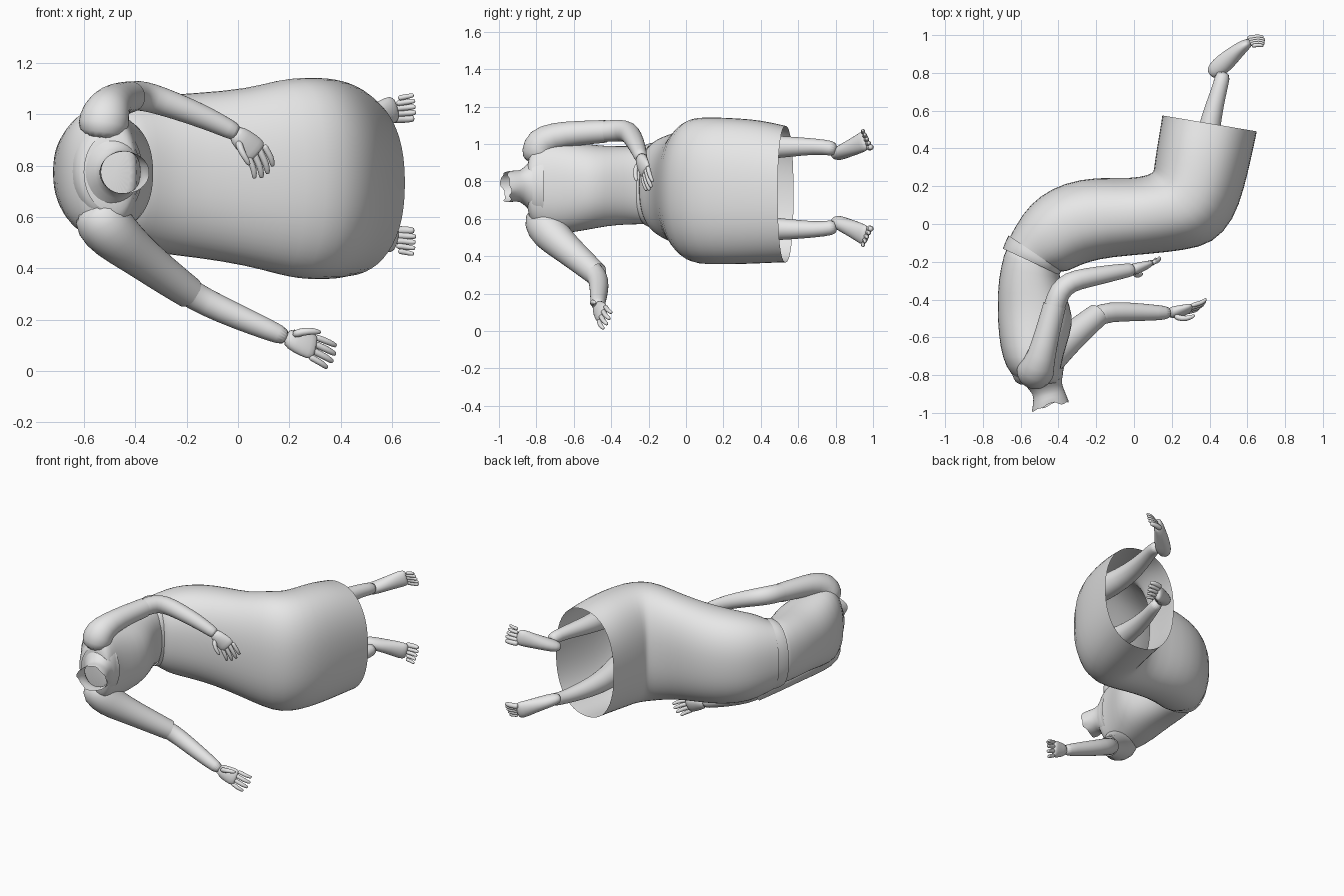
import bpy, bmesh, math, random
from mathutils import Vector

random.seed(4)
GREY = bpy.data.materials.new("plain_grey")
GREY.diffuse_color = (0.8, 0.8, 0.8, 1)
ZMID = 0.765


def loft(name, rings, cap_start=True, cap_end=True, smooth_level=1):
    """Skin a list of point rings into one smooth object."""
    bm = bmesh.new()
    vs = [[bm.verts.new(p) for p in ring] for ring in rings]
    n = len(rings[0])
    for a, b in zip(vs, vs[1:]):
        for i in range(n):
            j = (i + 1) % n
            bm.faces.new((a[i], a[j], b[j], b[i]))
    if cap_start:
        bm.faces.new(vs[0][::-1])
    if cap_end:
        bm.faces.new(vs[-1])
    bmesh.ops.recalc_face_normals(bm, faces=bm.faces)
    for f in bm.faces:
        f.smooth = True
    me = bpy.data.meshes.new(name)
    bm.to_mesh(me)
    bm.free()
    me.materials.append(GREY)
    ob = bpy.data.objects.new(name, me)
    bpy.context.collection.objects.link(ob)
    if smooth_level:
        mod = ob.modifiers.new("smooth", 'SUBSURF')
        mod.levels = mod.render_levels = smooth_level
    return ob


def section(bx, by, fx, fy, z0, z1, n=28, power=2.3):
    """Rounded body section from a back point to a front point, between two heights."""
    mid = Vector(((bx + fx) / 2, (by + fy) / 2, (z0 + z1) / 2))
    u = Vector((fx - bx, fy - by, 0)) / 2
    w = Vector((0, 0, (z1 - z0) / 2))
    ring = []
    for i in range(n):
        a = 2 * math.pi * i / n
        c, s = math.cos(a), math.sin(a)
        ring.append(mid + u * math.copysign(abs(c) ** (2 / power), c)
                    + w * math.copysign(abs(s) ** (2 / power), s))
    return ring


def tube(name, path, wide=(0, 0, 1), n=12, caps=(True, True)):
    """Tube along (x, y, z, half width, half thickness) points."""
    pts = [Vector(p[:3]) for p in path]
    rings = []
    for i, p in enumerate(path):
        t = (pts[min(i + 1, len(pts) - 1)] - pts[max(i - 1, 0)]).normalized()
        w = Vector(wide)
        w = (w - t * w.dot(t)).normalized()
        h = t.cross(w)
        r1, r2 = p[3], p[-1]
        rings.append([pts[i] + w * r1 * math.cos(2 * math.pi * k / n)
                      + h * r2 * math.sin(2 * math.pi * k / n) for k in range(n)])
    return loft(name, rings, *caps)


def digits(name, base, tip, wide, spread, radii, lengths, bend):
    """Row of fingers or toes fanned out along the wide axis."""
    base, tip, bend = Vector(base), Vector(tip), Vector(bend)
    w = Vector(wide).normalized()
    for i, (r, k) in enumerate(zip(radii, lengths)):
        f = (2 * i / (len(radii) - 1) - 1) * spread
        a, d = base + w * f, (tip - base) * k + w * f * 0.15
        path = [a - d * 0.15, a + d * 0.1, a + d * 0.55 + bend * 0.5, a + d * 0.95, a + d]
        sizes = [r, r * 1.05, r, r * 0.8, r * 0.4]
        tube(f"{name}_{i + 1}", [(*p, s) for p, s in zip(path, sizes)], n=8, wide=wide)


# Bodice from the shoulders down to the waist
loft("bodice", [section(*s) for s in [
    (-0.55, -0.85, -0.41, -0.855, 0.66, 0.88),
    (-0.62, -0.83, -0.39, -0.83, 0.57, 0.98),
    (-0.68, -0.76, -0.39, -0.76, 0.52, 1.03),
    (-0.71, -0.65, -0.36, -0.65, 0.52, 1.02),
    (-0.722, -0.52, -0.32, -0.53, 0.54, 1.00),
    (-0.722, -0.42, -0.335, -0.44, 0.56, 0.99),
    (-0.72, -0.30, -0.38, -0.33, 0.57, 0.99),
    (-0.69, -0.16, -0.40, -0.24, 0.57, 0.99),
    (-0.66, -0.08, -0.40, -0.20, 0.57, 0.99)]])

# Waistband
loft("waistband", [section(*s) for s in [
    (-0.695, -0.13, -0.395, -0.27, 0.56, 1.0),
    (-0.685, -0.10, -0.390, -0.26, 0.55, 1.01),
    (-0.665, -0.06, -0.385, -0.25, 0.55, 1.01)]], False, False)

# Skirt over hips, lap and bent knees, open at the hem
loft("skirt", [section(*s) for s in [
    (-0.67, -0.09, -0.40, -0.25, 0.555, 1.0),
    (-0.59, 0.06, -0.36, -0.255, 0.50, 1.04),
    (-0.50, 0.15, -0.31, -0.23, 0.475, 1.06),
    (-0.37, 0.22, -0.24, -0.20, 0.455, 1.075),
    (-0.20, 0.25, -0.12, -0.175, 0.44, 1.085),
    (-0.02, 0.24, 0.08, -0.16, 0.41, 1.10),
    (0.08, 0.26, 0.27, -0.14, 0.37, 1.14),
    (0.105, 0.28, 0.42, -0.105, 0.355, 1.145),
    (0.105, 0.30, 0.53, 0.02, 0.355, 1.145),
    (0.115, 0.37, 0.585, 0.19, 0.355, 1.14),
    (0.13, 0.46, 0.62, 0.34, 0.36, 1.13),
    (0.145, 0.55, 0.648, 0.47, 0.365, 1.105),
    (0.148, 0.575, 0.652, 0.49, 0.365, 1.10)]], False, False)

# Open neck stump with a ragged rim
neck = [section(*s, power=2) for s in [
    (-0.62, -0.80, -0.37, -0.76, 0.59, 0.96),
    (-0.58, -0.855, -0.385, -0.83, 0.65, 0.90),
    (-0.53, -0.90, -0.375, -0.865, 0.695, 0.855),
    (-0.535, -0.95, -0.36, -0.90, 0.69, 0.86),
    (-0.54, -0.98, -0.345, -0.93, 0.69, 0.855)]]
neck[-1] = [p + Vector((0, random.uniform(-0.02, 0.012), 0)) for p in neck[-1]]
loft("neck", neck, False, False)

# Collar edge lying round the neckline
loft("collar", [section(*s, power=2) for s in [
    (-0.645, -0.80, -0.375, -0.76, 0.575, 0.98),
    (-0.63, -0.84, -0.375, -0.80, 0.60, 0.95),
    (-0.60, -0.85, -0.38, -0.82, 0.62, 0.93)]], False, False)

# Upper arm side: sleeve and bent forearm crossing the lap
tube("upper_sleeve", [
    (-0.53, -0.78, 0.90, 0.08), (-0.525, -0.785, 0.96, 0.105),
    (-0.515, -0.775, 1.01, 0.095), (-0.49, -0.70, 1.045, 0.075),
    (-0.455, -0.56, 1.06, 0.066), (-0.42, -0.43, 1.068, 0.062)],
    wide=(1, 0, 0), n=16, caps=(True, False))
tube("upper_arm", [
    (-0.47, -0.60, 1.055, 0.055), (-0.42, -0.43, 1.068, 0.058),
    (-0.395, -0.355, 1.075, 0.06), (-0.34, -0.305, 1.065, 0.058),
    (-0.25, -0.285, 1.035, 0.053), (-0.12, -0.26, 0.985, 0.046),
    (-0.03, -0.245, 0.94, 0.037), (0.0, -0.24, 0.925, 0.034)], wide=(0.3, 0, 1), n=16)
W1 = (0.75, 0.35, 0.5)
tube("upper_palm", [
    (-0.02, -0.242, 0.935, 0.036, 0.033), (0.02, -0.235, 0.90, 0.048, 0.03),
    (0.06, -0.22, 0.865, 0.056, 0.024), (0.08, -0.215, 0.845, 0.05, 0.018)], wide=W1)
digits("upper_finger", (0.075, -0.217, 0.85), (0.105, -0.19, 0.76), W1, 0.04,
       (0.013, 0.014, 0.014, 0.013), (0.85, 1, 1, 0.85), (0.015, -0.01, 0))
tube("upper_thumb", [
    (0.0, -0.25, 0.90, 0.018), (0.01, -0.275, 0.86, 0.016),
    (0.035, -0.27, 0.82, 0.013), (0.045, -0.262, 0.80, 0.007)], n=8)

# Lower arm side: sleeve and forearm stretched forward
tube("lower_sleeve", [
    (-0.56, -0.76, 0.66, 0.09), (-0.53, -0.76, 0.58, 0.115),
    (-0.48, -0.73, 0.525, 0.105), (-0.40, -0.66, 0.46, 0.086),
    (-0.29, -0.56, 0.375, 0.074), (-0.19, -0.48, 0.305, 0.064)],
    wide=(1, 0, 0.5), n=16, caps=(True, False))
tube("lower_arm", [
    (-0.32, -0.59, 0.40, 0.055), (-0.20, -0.485, 0.31, 0.058),
    (-0.13, -0.465, 0.27, 0.055), (0.0, -0.465, 0.21, 0.05),
    (0.12, -0.47, 0.16, 0.042), (0.20, -0.47, 0.125, 0.034)], n=16)
W2 = (0.3, 0.4, 0.85)
tube("lower_palm", [
    (0.18, -0.47, 0.135, 0.036, 0.033), (0.23, -0.465, 0.115, 0.05, 0.03),
    (0.28, -0.452, 0.098, 0.058, 0.025), (0.305, -0.445, 0.09, 0.052, 0.018)], wide=W2)
digits("lower_finger", (0.30, -0.447, 0.09), (0.375, -0.415, 0.05), W2, 0.044,
       (0.013, 0.014, 0.014, 0.013), (0.85, 1, 1, 0.9), (0.01, -0.014, 0))
tube("lower_thumb", [
    (0.21, -0.485, 0.14, 0.018), (0.255, -0.505, 0.155, 0.017),
    (0.30, -0.495, 0.155, 0.014), (0.325, -0.482, 0.15, 0.007)], n=8)

# Shins, feet and toes, mirrored about the middle of the body
for side, s in (("upper", 1), ("lower", -1)):
    def m(x, y, dz, *r):
        return (x, y, ZMID + s * dz, *r)
    tube(side + "_leg", [
        m(0.42, 0.05, 0.20, 0.08), m(0.40, 0.15, 0.205, 0.085),
        m(0.375, 0.33, 0.215, 0.074), m(0.395, 0.50, 0.22, 0.06),
        m(0.43, 0.64, 0.222, 0.048), m(0.46, 0.74, 0.22, 0.04),
        m(0.475, 0.81, 0.205, 0.042)], wide=(1, 0, 0), n=16)
    tube(side + "_foot", [
        m(0.40, 0.79, 0.175, 0.02, 0.025), m(0.425, 0.81, 0.18, 0.038, 0.047),
        m(0.475, 0.85, 0.20, 0.042, 0.055), m(0.535, 0.905, 0.225, 0.05, 0.043),
        m(0.59, 0.95, 0.25, 0.058, 0.032), m(0.62, 0.965, 0.258, 0.052, 0.02)])
    digits(side + "_toe", m(0.62, 0.962, 0.258), m(0.70, 0.965, 0.265),
           (0.25, -0.4, s * 0.9), 0.046, (0.018, 0.014, 0.013, 0.012, 0.011),
           (1.0, 1.0, 0.9, 0.8, 0.65), (0, 0.012, 0))
